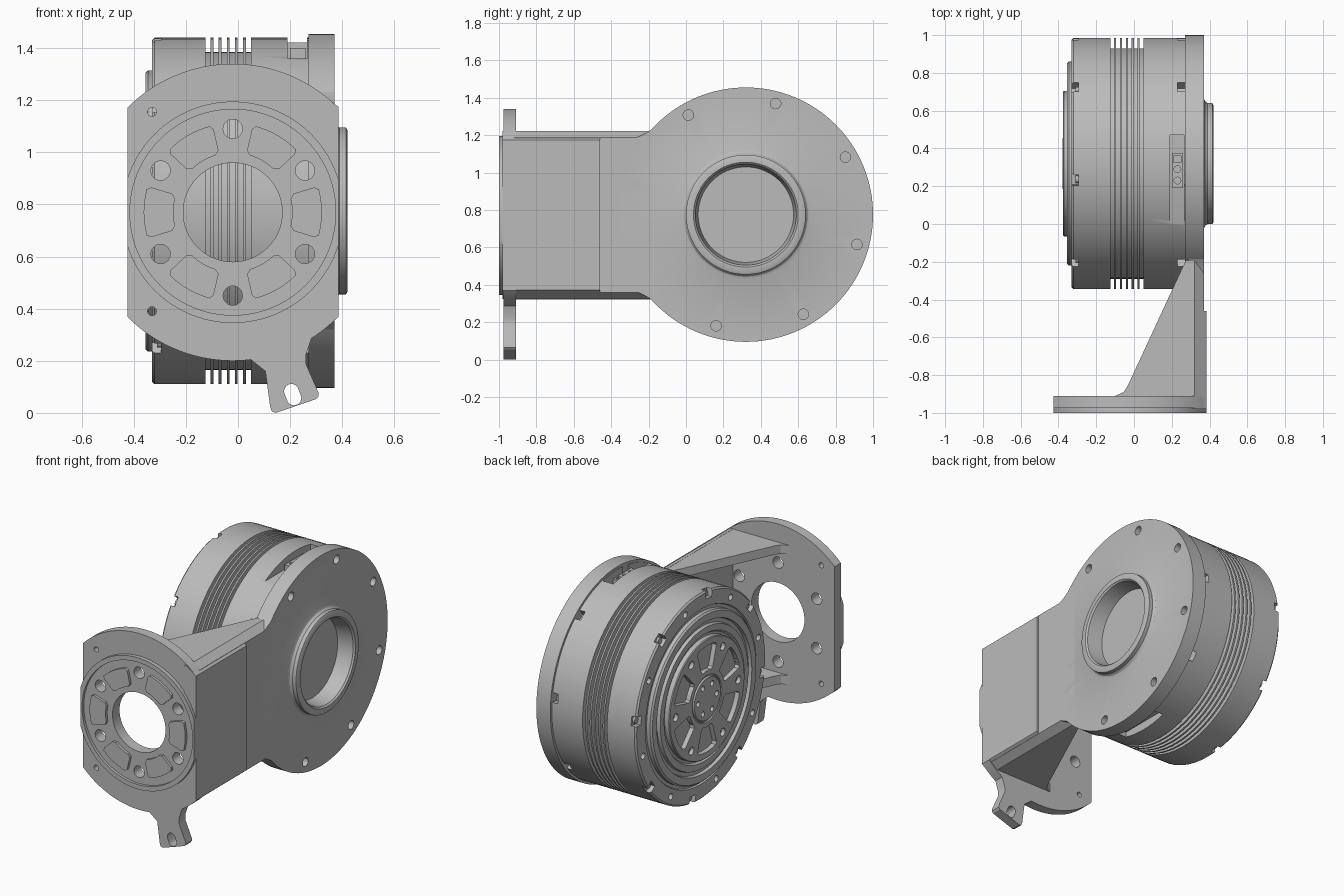
import bpy, bmesh
from math import sin, cos, radians, acos, degrees

if "Cube" in bpy.data.objects:
    bpy.data.objects.remove(bpy.data.objects["Cube"], do_unlink=True)

# One bare-metal colour
GREY = (0.5, 0.5, 0.5, 1)
metal = bpy.data.materials.new("plain grey metal")
metal.use_nodes = True
metal.diffuse_color = GREY
metal.node_tree.nodes["Principled BSDF"].inputs["Base Color"].default_value = GREY

HUB = (0.32, 0.775)     # motor axis (y, z)
FLG = (-0.02, 0.77)     # flange centre (x, z)


def finish(name, bm):
    bmesh.ops.recalc_face_normals(bm, faces=bm.faces)
    mesh = bpy.data.meshes.new(name)
    bm.to_mesh(mesh)
    bm.free()
    obj = bpy.data.objects.new(name, mesh)
    bpy.context.collection.objects.link(obj)
    mesh.materials.append(metal)
    return obj


def prism(name, polys, axis, a, b):
    """Extrude 2D outlines along an axis from a to b."""
    place = {"x": lambda u, v, w: (w, u, v),
             "y": lambda u, v, w: (u, w, v),
             "z": lambda u, v, w: (u, v, w)}[axis]
    bm = bmesh.new()
    for pts in polys:
        lo = [bm.verts.new(place(u, v, a)) for u, v in pts]
        hi = [bm.verts.new(place(u, v, b)) for u, v in pts]
        bm.faces.new(lo)
        bm.faces.new(hi)
        for i in range(len(pts)):
            j = (i + 1) % len(pts)
            bm.faces.new((lo[i], lo[j], hi[j], hi[i]))
    return finish(name, bm)


def lathe(name, profile, steps=96):
    """Turn an (x, radius) profile around the motor axis."""
    bm = bmesh.new()
    vs = [bm.verts.new((x, HUB[0], HUB[1] + r)) for x, r in profile]
    edges = [bm.edges.new(p) for p in zip(vs, vs[1:])]
    bmesh.ops.spin(bm, geom=vs + edges, cent=(0, *HUB), axis=(1, 0, 0),
                   angle=radians(360), steps=steps)
    bmesh.ops.remove_doubles(bm, verts=bm.verts, dist=1e-4)
    return finish(name, bm)


def cut(obj, cutter):
    cutter.hide_render = True
    mod = obj.modifiers.new("cut", "BOOLEAN")
    mod.operation, mod.solver, mod.object = "DIFFERENCE", "EXACT", cutter
    bpy.context.view_layer.objects.active = obj
    bpy.ops.object.modifier_apply(modifier=mod.name)
    bpy.data.objects.remove(cutter, do_unlink=True)


def polar(c, r, deg):
    return (c[0] + r * cos(radians(deg)), c[1] + r * sin(radians(deg)))


def arc(c, r, a0, a1, n=32):
    return [polar(c, r, a0 + (a1 - a0) * i / n) for i in range(n + 1)]


def circle(c, r, n=32):
    return arc(c, r, 0, 360 - 360 / n, n - 1)


def ring(c, r, hole, count, start, n=24):
    return [circle(polar(c, r, start + 360 * k / count), hole, n) for k in range(count)]


def sectors(c, start, inner=0.228, outer=0.342):
    """Six rounded wedge outlines."""
    return [arc(c, outer, a - 15, a + 15, 8) + [polar(c, outer - 0.015, a + 17),
            polar(c, inner + 0.015, a + 17)] + arc(c, inner, a + 13, a - 13, 6)
            + [polar(c, inner + 0.015, a - 17), polar(c, outer - 0.015, a - 17)]
            for a in range(start, start + 360, 60)]


def box(u0, u1, v0, v1):
    return [(u0, v0), (u1, v0), (u1, v1), (u0, v1)]


# Motor body with cooling fins and stepped output face
R, CORE = 0.665, 0.61
fins = []
for k in range(5):
    x = -0.105 + 0.031 * k
    fins += [(x, CORE), (x, R), (x + 0.011, R), (x + 0.011, CORE)]
body = lathe("motor_body", [
    (-0.34, 0), (-0.34, 0.40), (-0.355, 0.41), (-0.355, 0.45), (-0.335, 0.455),
    (-0.335, 0.48), (-0.355, 0.485), (-0.355, 0.53), (-0.345, 0.54), (-0.32, 0.54),
    (-0.32, 0.56), (-0.33, 0.565), (-0.33, 0.655), (-0.32, R), (-0.125, R),
    (-0.125, CORE), *fins, (0.05, CORE), (0.05, R), (0.27, R), (0.27, 0)])

# Screw notches around both ends, face holes and connector windows
notches = []
for k in range(8):
    a = 7.5 + 45 * k
    notches.append([polar(HUB, r, a + s * d) for r, s, d in
                    ((0.615, -1, 2.8), (0.72, -1, 2.4), (0.72, 1, 2.4), (0.615, 1, 2.8))])
cut(body, prism("notch_cutter", notches, "x", -0.36, -0.295))
cut(body, prism("notch_cutter", notches, "x", 0.23, 0.29))
cut(body, prism("hole_cutter", ring(HUB, 0.61, 0.02, 8, 30), "x", -0.36, -0.29))
cut(body, prism("window_cutter", [box(0.0, 0.47, 1.36, 1.5)], "x", 0.19, 0.265))
cut(body, prism("window_cutter", [box(0.15, 0.5, 0.05, 0.165)], "x", 0.19, 0.265))
prism("notch_screws", ring(HUB, 0.635, 0.02, 8, 7.5, 16), "x", -0.31, -0.285)

# Connector block in the upper window
plug = prism("connector", [box(0.19, 0.375, 1.34, 1.4)], "x", 0.2, 0.26)
cut(plug, prism("socket_cutter", [circle((0.23, y), 0.018, 16) for y in (0.23, 0.29)]
                + [box(0.21, 0.25, 0.325, 0.36)], "z", 1.37, 1.45))

# Output hub with wedge pockets and bolt holes
hub = lathe("output_hub", [(-0.33, 0), (-0.33, 0.385), (-0.37, 0.385), (-0.375, 0.38),
                           (-0.375, 0.15), (-0.368, 0.147), (-0.368, 0.14),
                           (-0.378, 0.135), (-0.378, 0)])
cut(hub, prism("pocket_cutter", sectors(HUB, 30, 0.18), "x", -0.4, -0.345))
cut(hub, prism("hole_cutter", ring(HUB, 0.32, 0.025, 6, 0)
               + ring(HUB, 0.095, 0.017, 6, 0, 16), "x", -0.4, -0.35))

# Round mounting plate with raised collar
plate = lathe("mounting_plate", [
    (0.27, 0), (0.27, 0.68), (0.37, 0.68), (0.37, 0.345), (0.376, 0.33), (0.39, 0.32),
    (0.415, 0.32), (0.42, 0.31), (0.42, 0.28), (0.41, 0.27), (0.31, 0.255), (0.31, 0)], 128)
cut(plate, prism("hole_cutter", ring(HUB, 0.615, 0.028, 8, 30), "x", 0.3, 0.4))


# Side arm, thicker pad near the flange, and flares into the round plate
def arm_section(x, edge):
    top = [(0.3, 0.45), (0.32, 0.45), (x, edge), (x, -edge), (0.32, -0.45), (0.3, -0.45)]
    return [(u, v + FLG[1] + 0.003) for u, v in top]


prism("arm", [arm_section(0.37, 0.415)], "y", -0.92, -0.12)
prism("arm_pad", [arm_section(0.385, 0.402)], "y", -0.98, -0.46)
flare = [(-0.3, 0.4), (-0.25, 0.418), (-0.2, 0.444), (-0.14, 0.49), (0, 0.4)]
prism("arm_flares", [[(y, HUB[1] + s * z) for y, z in flare] for s in (1, -1)],
      "x", 0.29, 0.37)

# Triangular gussets above and below
gusset = [(0.32, -0.15), (0.28, -0.18), (-0.035, -0.86), (-0.055, -0.89),
          (-0.1, -0.91), (-0.1, -0.94), (0.32, -0.94)]
prism("upper_gusset", [gusset], "z", 1.165, 1.222)
prism("lower_gusset", [gusset], "z", 0.322, 0.38)

# Front flange with a slotted ear
HALF = 0.405
c = degrees(acos(HALF / 0.57))
ear = [(0.105, 0.16), (0.123, 0.025), (0.13, 0.005), (0.145, 0.0), (0.3, 0.053),
       (0.31, 0.065), (0.308, 0.08), (0.262, 0.185), (0.26, 0.22)]
flange = prism("front_flange", [arc(FLG, 0.57, c, 180 - c) + arc(FLG, 0.57, 180 + c, 277)
               + ear + arc(FLG, 0.57, 302, 360 - c, 8)], "y", -0.975, -0.91)
slot = arc((0.205, 0.083), 0.028, 15, 195, 12) + arc((0.215, 0.057), 0.028, 195, 375, 12)

# Locating rim on the flange
c = degrees(acos(HALF / 0.425))
rim = prism("flange_rim", [arc(FLG, 0.425, c, 180 - c, 48)
                           + arc(FLG, 0.425, 180 + c, 360 - c, 48)], "y", -1.0, -0.965)
cut(rim, prism("recess_cutter", [circle(FLG, 0.395, 96)], "y", -1.05, -0.982))
holes = [circle(FLG, 0.19, 64)] + ring(FLG, 0.32, 0.037, 6, 30)
for part in (flange, rim):
    cut(part, prism("hole_cutter", holes, "y", -1.05, -0.85))
cut(flange, prism("hole_cutter", [slot] + [circle((-0.33, z), 0.017, 16)
                                           for z in (0.39, 1.155)], "y", -1.05, -0.85))
prism("locating_pads", sectors(FLG, 0), "y", -0.999, -0.975)

# Smooth round walls, keep hard edges
bpy.ops.object.select_all(action="DESELECT")
for obj in bpy.context.collection.objects:
    if obj.type == "MESH" and metal.name in obj.data.materials:
        obj.select_set(True)
        bpy.context.view_layer.objects.active = obj
bpy.ops.object.shade_smooth_by_angle(angle=radians(30))
